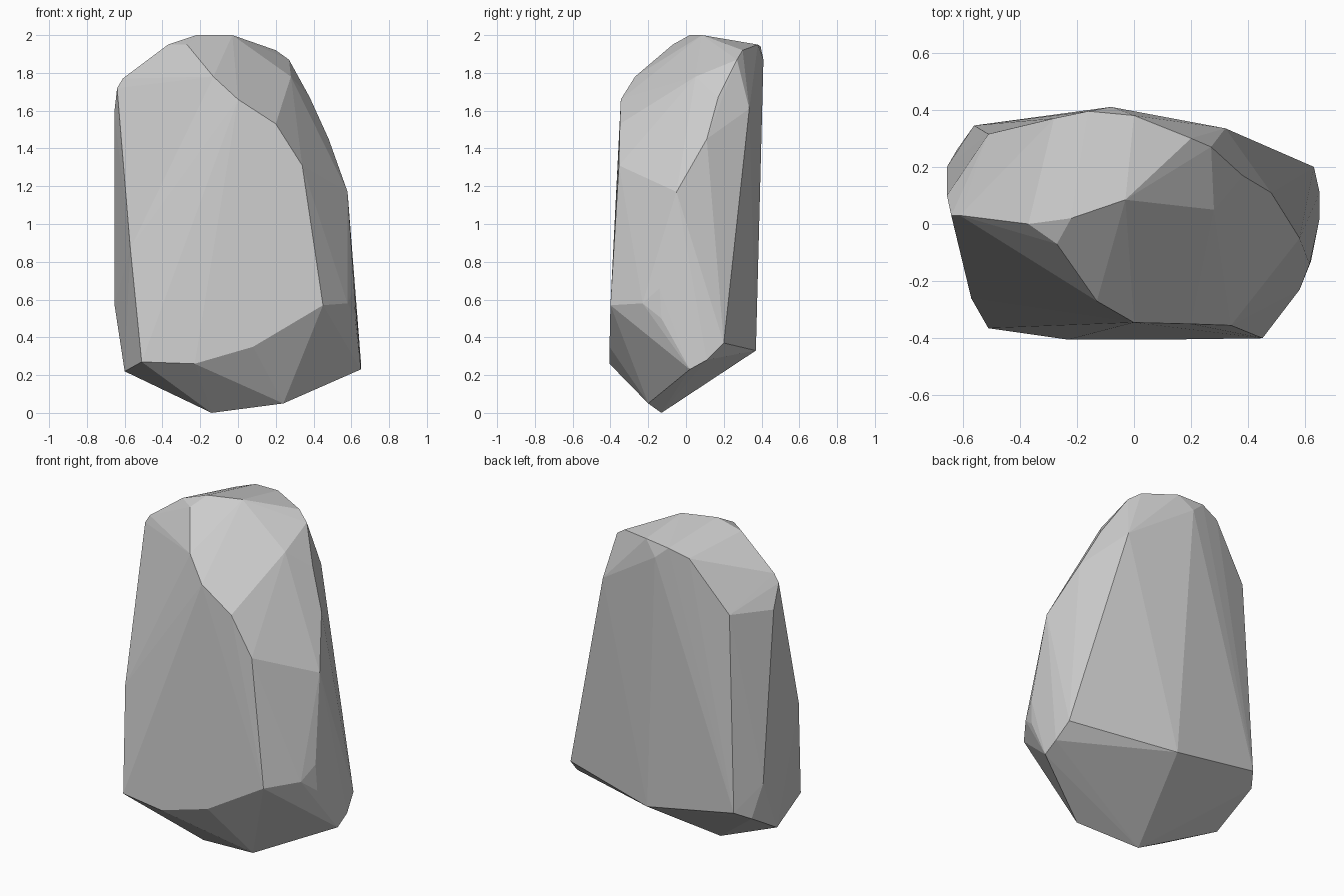
import bpy, bmesh

# Corner points of the boulder, grouped by region
base = [(-.14, -.13, 0), (.24, -.2, .05), (.65, .02, .23), (.65, .11, .28),
        (.63, .2, .37), (0, .37, .33), (-.56, .345, .43), (-.62, .26, .38),
        (-.6, -.01, .22)]
front = [(-.51, -.365, .27), (-.23, -.405, .26), (.08, -.405, .35), (.45, -.4, .57),
         (.34, -.355, 1.31), (.2, -.35, 1.53), (0, -.345, 1.66), (-.57, -.26, .87)]
left = [(-.655, .2, .58), (-.655, .1, 1.59), (-.64, .03, 1.72), (-.61, .03, 1.77),
        (-.51, .315, 1.6)]
right = [(.58, -.23, .58), (.62, -.13, .5), (.615, -.14, .66), (.58, -.05, 1.17),
         (.48, .11, 1.45), (.38, .17, 1.67), (.32, .335, 1.61)]
crown = [(-.13, -.27, 1.78), (-.27, -.07, 1.95), (-.37, 0, 1.95), (-.22, .02, 2),
         (-.03, .085, 2), (.28, .05, 1.78), (.27, .27, 1.87), (.2, .3, 1.92),
         (0, .38, 1.95), (-.08, .41, 1.87), (-.16, .395, 1.94), (-.28, .37, 1.9)]

# Wrap the corners in a faceted shell
bm = bmesh.new()
for p in base + front + left + right + crown:
    bm.verts.new(p)
hull = bmesh.ops.convex_hull(bm, input=bm.verts[:])
inner = {e for key in ("geom_interior", "geom_unused") for e in hull[key]
         if isinstance(e, bmesh.types.BMVert)}
bmesh.ops.delete(bm, geom=list(inner), context='VERTS')
bmesh.ops.recalc_face_normals(bm, faces=bm.faces[:])

# Flat-shaded boulder object
mesh = bpy.data.meshes.new("boulder")
bm.to_mesh(mesh)
bm.free()
boulder = bpy.data.objects.new("boulder", mesh)
bpy.context.collection.objects.link(boulder)
